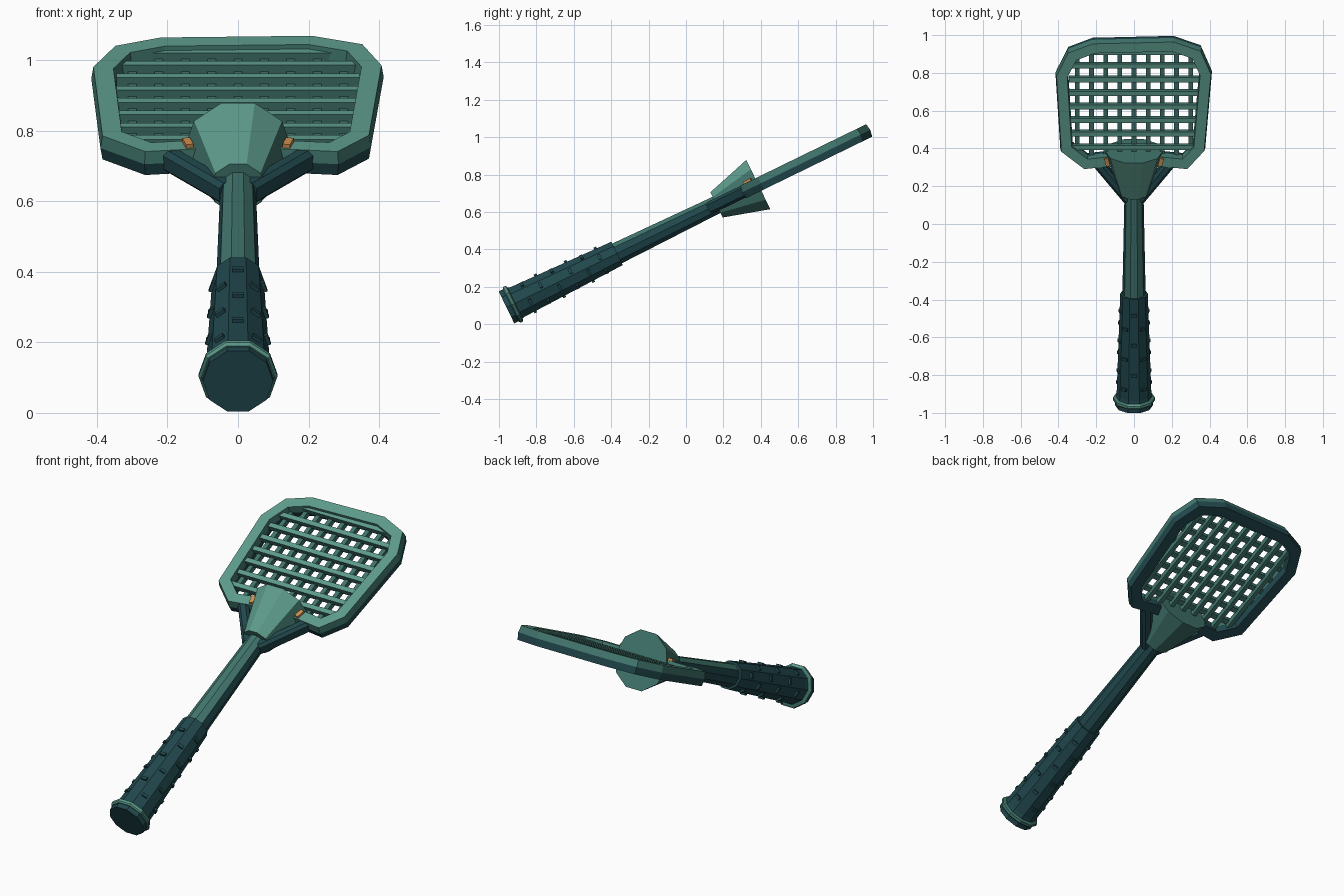
import bpy, bmesh, math
from mathutils import Matrix, Vector

cube = bpy.data.objects.get("Cube")
if cube:
    bpy.data.objects.remove(cube, do_unlink=True)

# Parts are built flat (length along y, face up z), then tilted into place
TILT = Matrix.Translation((0, 0, 0.558)) @ Matrix.Rotation(math.radians(26), 4, 'X')
SIDES = 10


def material(name, rgb):
    m = bpy.data.materials.new(name)
    m.use_nodes = True
    m.diffuse_color = (*rgb, 1)
    m.node_tree.nodes["Principled BSDF"].inputs["Base Color"].default_value = (*rgb, 1)
    return m


LIGHT = material("light teal", (0.11, 0.33, 0.26))
MID = material("mid teal", (0.053, 0.18, 0.152))
DARK = material("dark blue teal", (0.015, 0.065, 0.075))
ORANGE = material("orange", (0.6, 0.27, 0.08))


def finish(name, bm, bands):
    """Bands are (material, lowest upward normal) from the top faces down."""
    bmesh.ops.recalc_face_normals(bm, faces=bm.faces)
    bm.normal_update()
    for f in bm.faces:
        f.material_index = next(i for i, (_, low) in enumerate(bands) if f.normal.z >= low)
    bm.transform(TILT)
    mesh = bpy.data.meshes.new(name)
    bm.to_mesh(mesh)
    bm.free()
    for mat, _ in bands:
        mesh.materials.append(mat)
    obj = bpy.data.objects.new(name, mesh)
    bpy.context.collection.objects.link(obj)


def plain(mat):
    return [(mat, -2)]


def bridge(bm, rings, closed=False):
    n = len(rings[0])
    pairs = list(zip(rings, rings[1:]))
    if closed:
        pairs.append((rings[-1], rings[0]))
    for a, b in pairs:
        for i in range(n):
            j = (i + 1) % n
            bm.faces.new((a[i], a[j], b[j], b[i]))
    if not closed:
        bm.faces.new(rings[0])
        bm.faces.new(rings[-1])


def lathe(name, profile, bands):
    """Faceted turned part along y from (position, radius) pairs."""
    bm = bmesh.new()
    rings = []
    for v, r in profile:
        angles = [math.tau * i / SIDES for i in range(SIDES)]
        rings.append([bm.verts.new((r * math.cos(a), v, r * math.sin(a))) for a in angles])
    bridge(bm, rings)
    finish(name, bm, bands)


def add_box(bm, size, matrix):
    bmesh.ops.create_cube(bm, size=1, matrix=matrix @ Matrix.Diagonal((*size, 1)))


# Handle
lathe("grip", [(-1.068, 0.1), (-1.04, 0.1), (-1.0, 0.092), (-0.41, 0.073)], plain(DARK))
lathe("butt_ring", [(-1.042, 0.104), (-1.036, 0.112), (-1.022, 0.112), (-1.016, 0.1)],
      [(LIGHT, 0.4), (MID, -2)])
lathe("shaft", [(-0.43, 0.062), (0.2, 0.05)], [(MID, 0.5), (DARK, -2)])
lathe("funnel", [(0.182, 0.079), (0.43, 0.154)], [(LIGHT, 0.4), (MID, -2)])

# Staggered grip pads on each facet
bm = bmesh.new()
for k in range(SIDES):
    for row in range(3):
        v = -0.94 + 0.175 * row + (0.0875 if k % 2 else 0)
        radius = (0.092 - (v + 1.0) * 0.032) * math.cos(math.pi / SIDES)
        turn = Matrix.Rotation(math.tau * (k + 0.5) / SIDES, 4, 'Y')
        add_box(bm, (0.02, 0.016, 0.03),
                Matrix.Translation((0, v, 0)) @ turn @ Matrix.Translation((radius, 0, 0)))
finish("grip_pads", bm, plain(DARK))

# Head rim: a slightly irregular outline swept with a ridged section
OUTLINE = [(-0.22, 1.085), (0.21, 1.096), (0.357, 1.04), (0.413, 0.9), (0.377, 0.445),
           (0.285, 0.335), (0.1, 0.355), (-0.1, 0.355), (-0.265, 0.335), (-0.39, 0.44),
           (-0.416, 0.89), (-0.352, 1.03)]
SECTION = [(0.006, 0.037), (0, 0), (0.006, -0.037), (0.062, -0.037), (0.068, 0), (0.062, 0.037)]
bm = bmesh.new()
rings = []
points = [Vector(p) for p in OUTLINE]
for i, p in enumerate(points):
    d1 = (p - points[i - 1]).normalized()
    d2 = (points[(i + 1) % len(points)] - p).normalized()
    n1, n2 = Vector((d1.y, -d1.x)), Vector((d2.y, -d2.x))
    inward = (n1 + n2) / (1 + n1.dot(n2))
    rings.append([bm.verts.new((*(p + inward * depth), h)) for depth, h in SECTION])
bridge(bm, rings, closed=True)
finish("head_rim", bm, [(LIGHT, 0.5), (MID, 0), (DARK, -2)])

# Lattice: cross slats above, long slats below
bm = bmesh.new()
for i in range(8):
    half = 0.3 if i == 7 else 0.345
    add_box(bm, (2 * half, 0.027, 0.028), Matrix.Translation((0, 0.46 + 0.08 * i, 0.01)))
finish("cross_slats", bm, [(LIGHT, 0.5), (MID, -2)])

bm = bmesh.new()
for i in range(-4, 5):
    low, high = (0.41, 1.0) if abs(i) == 4 else (0.37, 1.045)
    add_box(bm, (0.024, high - low, 0.028),
            Matrix.Translation((0.075 * i, (low + high) / 2, -0.01)))
finish("long_slats", bm, plain(MID))

# Braces and clips on both sides
for side, label in ((1, "left"), (-1, "right")):
    bm = bmesh.new()
    a, b = Vector((0.03 * side, 0.15, 0)), Vector((0.208 * side, 0.385, 0.002))
    d = b - a
    turn = Matrix.Rotation(math.atan2(d.y, d.x), 4, 'Z')
    add_box(bm, (d.length, 0.055, 0.068), Matrix.Translation((a + b) / 2) @ turn)
    bmesh.ops.bevel(bm, geom=[e for e in bm.edges if e.calc_length() > 0.1],
                    offset=0.014, segments=1, affect='EDGES')
    finish(label + "_brace", bm, plain(DARK))

    bm = bmesh.new()
    add_box(bm, (0.022, 0.045, 0.018), Matrix.Translation((0.142 * side, 0.385, 0.04))
            @ Matrix.Rotation(-0.25 * side, 4, 'Z'))
    finish(label + "_clip", bm, plain(ORANGE))
